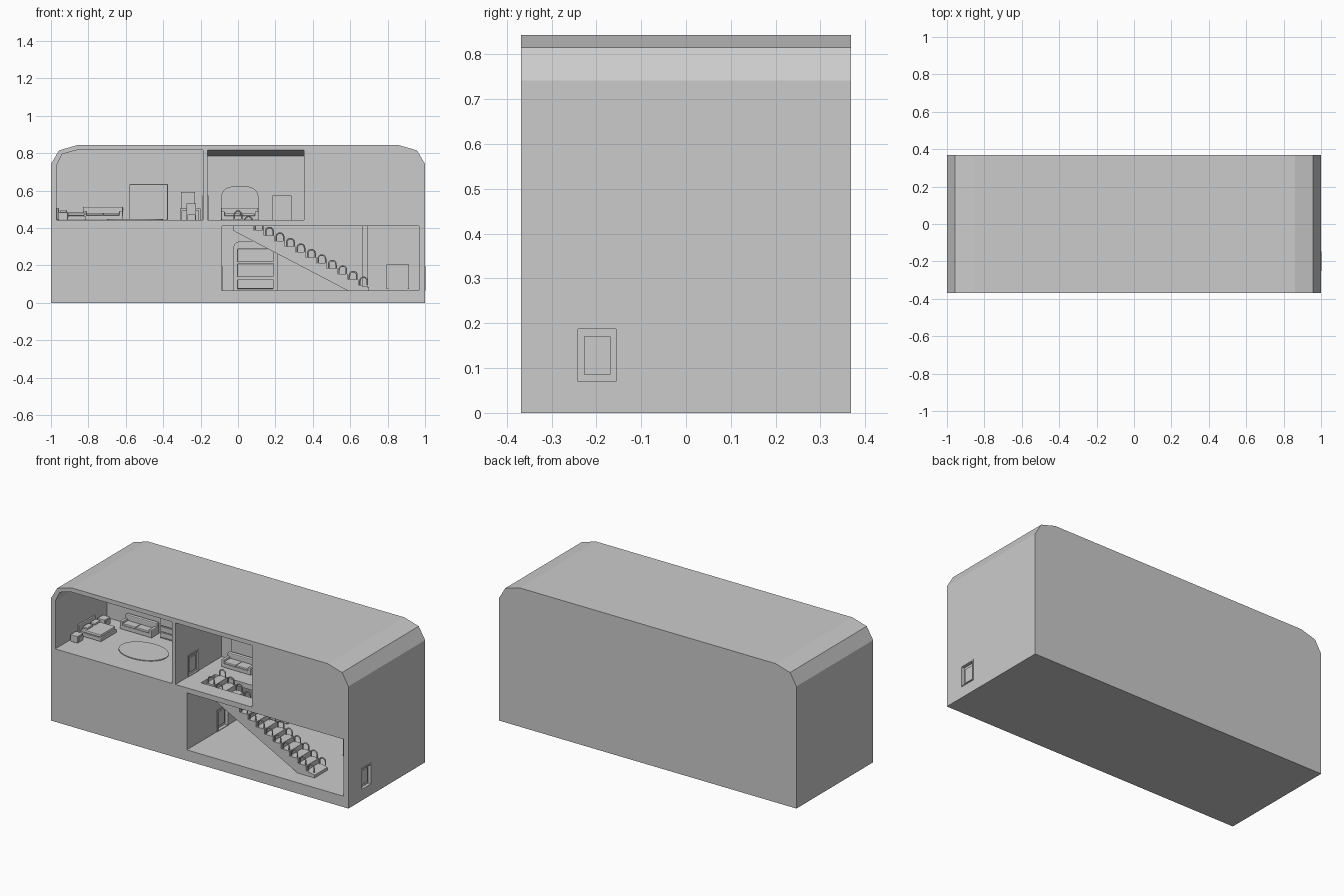
import bpy, bmesh, math
from mathutils import Vector

cube = bpy.data.objects.get("Cube")
if cube:
    bpy.data.objects.remove(cube, do_unlink=True)

grey = bpy.data.materials.new("plain grey")
grey.use_nodes = True
grey.diffuse_color = (0.6, 0.6, 0.6, 1)
bsdf = next(n for n in grey.node_tree.nodes if n.type == 'BSDF_PRINCIPLED')
bsdf.inputs["Base Color"].default_value = (0.6, 0.6, 0.6, 1)


def prism(name, profile, y0, y1):
    """Extrude an (x, z) outline along y."""
    bm = bmesh.new()
    face = bm.faces.new([bm.verts.new((x, y0, z)) for x, z in profile])
    ext = bmesh.ops.extrude_face_region(bm, geom=[face])
    verts = [v for v in ext["geom"] if isinstance(v, bmesh.types.BMVert)]
    bmesh.ops.translate(bm, verts=verts, vec=(0, y1 - y0, 0))
    bmesh.ops.recalc_face_normals(bm, faces=bm.faces)
    mesh = bpy.data.meshes.new(name)
    bm.to_mesh(mesh)
    bm.free()
    mesh.materials.append(grey)
    obj = bpy.data.objects.new(name, mesh)
    bpy.context.collection.objects.link(obj)
    return obj


def box(name, x0, x1, y0, y1, z0, z1, bevel=0):
    obj = prism(name, [(x0, z0), (x1, z0), (x1, z1), (x0, z1)], y0, y1)
    if bevel:
        mod = obj.modifiers.new("soft edges", 'BEVEL')
        mod.width, mod.segments = bevel, 2
    return obj


def cut(target, cutter):
    cutter.hide_render = True
    mod = target.modifiers.new("cut", 'BOOLEAN')
    mod.operation, mod.solver, mod.object = 'DIFFERENCE', 'EXACT', cutter
    bpy.context.view_layer.objects.active = target
    bpy.ops.object.modifier_apply(modifier=mod.name)
    bpy.data.objects.remove(cutter, do_unlink=True)


def arch(x0, x1, z0, z1, r, n=5):
    """Outline of a rectangle with rounded upper corners."""
    pts = [(x0, z0), (x1, z0)]
    for cx, start in ((x1 - r, 0), (x0 + r, 90)):
        for i in range(n + 1):
            a = math.radians(start + 90 * i / n)
            pts.append((cx + r * math.cos(a), z1 - r + r * math.sin(a)))
    return pts


FRONT, BACK = -0.368, 0.368
UP, UP_TOP, LOW, LOW_TOP = 0.443, 0.817, 0.066, 0.412

# Shell with chamfered roof corners
half = [(1, 0), (1, 0.742), (0.957, 0.815), (0.86, 0.843)]
house = prism("house_shell", half + [(-x, z) for x, z in reversed(half)], FRONT, BACK)

# Rooms open to the front
cut(house, prism("bedroom_cut", [(-0.97, UP), (-0.187, UP), (-0.187, UP_TOP), (-0.86, UP_TOP),
                                 (-0.94, 0.795), (-0.97, 0.735)], -0.4, 0.13))
cut(house, box("lounge_cut", -0.162, 0.353, -0.4, 0.075, UP, UP_TOP))
cut(house, box("hall_cut", -0.086, 0.967, -0.4, 0.335, LOW, LOW_TOP))
cut(house, box("stairwell_cut", -0.06, 0.353, -0.27, -0.135, 0.4, 0.46))

# Sloping ceiling in the lounge
ceiling = box("lounge_ceiling", -0.162, 0.353, FRONT + 0.001, 0.075, 0.785, UP_TOP)
for v in ceiling.data.vertices:
    if v.co.y < 0 and v.co.z < 0.8:
        v.co.z = UP_TOP - 0.001


# Doors: recess, slim frame and panel; side is the direction the door faces
def side_door(name, x, side, y0, y1, z0, depth):
    h, f = 0.13, 0.009
    a, b = sorted((x - side * depth, x + side * 0.02))
    cut(house, box(name + "_cut", a, b, y0 + f, y1 - f, z0 + 0.004, z0 + h - f))
    a, b = sorted((x - side * 0.003, x + side * 0.003))
    frame = box(name + "_frame", a, b, y0, y1, z0, z0 + h)
    cut(frame, box("frame_cut", a - 1, b + 1, y0 + f, y1 - f, z0 + 0.004, z0 + h - f))
    a, b = sorted((x - side * depth, x - side * (depth - 0.005)))
    box(name + "_panel", a, b, y0 + 0.022, y1 - 0.022, z0 + 0.02, z0 + h - 0.025)


def back_door(name, x0, x1, y, z0):
    f = 0.009
    z1 = z0 + 0.13
    box(name + "_panel", x0 + f, x1 - f, y - 0.004, y, z0, z1 - f)
    box(name + "_lintel", x0, x1, y - 0.012, y, z1 - f, z1)
    for a in (x0, x1 - f):
        box(name + "_jamb", a, a + f, y - 0.012, y, z0, z1 - f)


side_door("street_door", 1.0, 1, -0.25, -0.147, LOW, 0.016)
side_door("lounge_door", -0.162, 1, -0.25, -0.147, UP, 0.008)
side_door("bedroom_door", -0.187, -1, -0.25, -0.147, UP, 0.008)
side_door("hall_door", -0.086, 1, -0.08, 0.03, LOW, 0.016)
back_door("hall_back_door", 0.795, 0.915, 0.335, LOW + 0.008)
back_door("lounge_back_door", 0.185, 0.285, 0.075, UP)
box("hall_partition", 0.665, 0.695, 0.06, 0.335, LOW, LOW_TOP)

# Staircase: sawtooth flight with a hoop rail on both sides of each step
STEPS, RUN, RISE = 13, 0.056, 0.0295
flight = []
for i in range(STEPS):
    x, z = 0.7 - i * RUN, LOW + i * RISE
    flight += [(x, z), (x, z + RISE * 0.6 if i == 0 else z + RISE)]
end = 0.7 - STEPS * RUN
flight += [(end, LOW + STEPS * RISE), (end, LOW_TOP - 0.025), (0.585, LOW)]
prism("staircase", flight, -0.265, -0.14)


def tube(name, points, radius):
    curve = bpy.data.curves.new(name, 'CURVE')
    curve.dimensions = '3D'
    curve.bevel_depth, curve.bevel_resolution = radius, 1
    curve.use_fill_caps = True
    line = curve.splines.new('POLY')
    line.points.add(len(points) - 1)
    for p, co in zip(line.points, points):
        p.co = (*co, 1)
    curve.materials.append(grey)
    obj = bpy.data.objects.new(name, curve)
    bpy.context.collection.objects.link(obj)


for i in range(STEPS):
    x, z = 0.672 - i * RUN, LOW + (i + 1) * RISE
    for y in (-0.257, -0.148):
        hoop = [(x + 0.02, y, z)]
        for k in range(7):
            a = math.pi * k / 6
            hoop.append((x + 0.02 * math.cos(a), y, z + 0.022 + 0.02 * math.sin(a)))
        tube("step_hoop", hoop + [(x - 0.02, y, z)], 0.004)


# Sofa with arms and two seat cushions
def sofa(name, x0, x1, y0, y1, z, h):
    arm, mid = 0.02, (x0 + x1) / 2
    box(name + "_base", x0, x1, y0, y1, z, z + h * 0.35, 0.004)
    box(name + "_back", x0, x1, y1 - 0.025, y1, z, z + h, 0.006)
    for a in (x0, x1 - arm):
        box(name + "_arm", a, a + arm, y0, y1, z, z + h * 0.7, 0.005)
    for a, b in ((x0 + arm, mid - 0.001), (mid + 0.001, x1 - arm)):
        box(name + "_cushion", a, b, y0, y1 - 0.025, z + h * 0.35, z + h * 0.55, 0.004)


sofa("bedroom_sofa", -0.83, -0.615, 0.05, 0.125, UP, 0.07)
sofa("lounge_sofa", -0.09, 0.11, -0.035, 0.05, UP, 0.065)
prism("lounge_arched_panel", arch(-0.09, 0.11, UP, 0.622, 0.06), 0.066, 0.075)

# Tall hall cabinet with shelves
prism("hall_cabinet", arch(-0.025, 0.21, LOW, 0.33, 0.04), 0.24, 0.335)
for z0, z1 in ((0.075, 0.125), (0.14, 0.21), (0.22, 0.29)):
    box("cabinet_drawer", -0.005, 0.19, 0.205, 0.24, z0, z1, 0.004)

# Bed with pillow between two nightstands
box("bed_base", -0.965, -0.815, -0.15, 0.0, UP, UP + 0.022, 0.004)
box("mattress", -0.955, -0.82, -0.145, -0.005, UP + 0.022, UP + 0.04, 0.006)
box("headboard", -0.97, -0.958, -0.155, 0.005, UP, UP + 0.065, 0.004)
for y in (-0.135, -0.065):
    box("pillow", -0.95, -0.915, y, y + 0.055, UP + 0.04, UP + 0.054, 0.006)
for y in (-0.24, 0.02):
    box("nightstand", -0.96, -0.91, y, y + 0.055, UP, UP + 0.042, 0.003)
    box("nightstand_drawer", -0.91, -0.906, y + 0.006, y + 0.049, UP + 0.012, UP + 0.034)

# Oval rug
rug = [(-0.55 + 0.15 * math.cos(k * math.tau / 24), -0.12 + 0.11 * math.sin(k * math.tau / 24))
       for k in range(24)]
rug_obj = prism("oval_rug", rug, 0, 0.005)
for v in rug_obj.data.vertices:
    v.co = Vector((v.co.x, v.co.z, UP + v.co.y))
rug_obj.data.flip_normals()

# Wardrobe with two doors over four drawers
box("wardrobe", -0.58, -0.375, 0.08, 0.13, UP, 0.635, 0.004)
for x in (-0.572, -0.475):
    box("wardrobe_door", x, x + 0.092, 0.073, 0.08, 0.525, 0.628)
    for z in (UP + 0.01, UP + 0.045):
        box("wardrobe_drawer", x, x + 0.092, 0.073, 0.08, z, z + 0.03)

# Desk with mirror and chair
box("desk_top", -0.31, -0.2, 0.06, 0.13, 0.495, 0.505)
for x in (-0.31, -0.21):
    box("desk_side", x, x + 0.01, 0.06, 0.13, UP, 0.495)
box("desk_mirror", -0.305, -0.23, 0.12, 0.13, 0.505, 0.592)
box("chair_seat", -0.275, -0.225, 0.0, 0.05, 0.47, 0.478)
box("chair_back", -0.275, -0.225, 0.0, 0.006, 0.478, 0.53)
for x in (-0.275, -0.231):
    for y in (0.0, 0.044):
        box("chair_leg", x, x + 0.006, y, y + 0.006, UP, 0.47)
